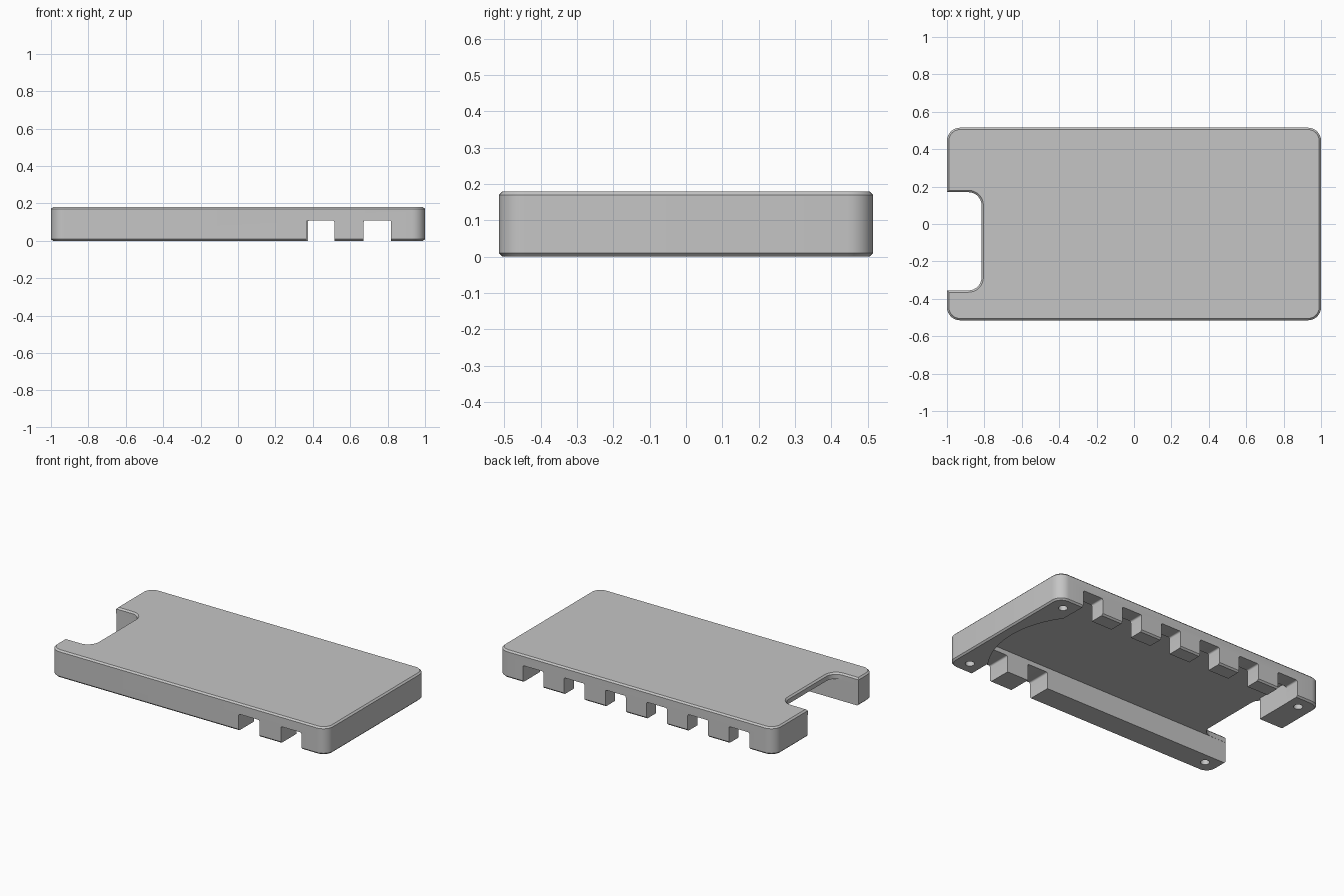
import bpy, bmesh, math

if "Cube" in bpy.data.objects:
    bpy.data.objects.remove(bpy.data.objects["Cube"], do_unlink=True)

HEIGHT, CHAMFER = 0.18, 0.01
CEILING, SLOT_TOP = 0.14, 0.11

grey = bpy.data.materials.new("plain grey")
grey.use_nodes = True
colour = (0.56, 0.56, 0.56, 1)
grey.diffuse_color = colour
grey.node_tree.nodes["Principled BSDF"].inputs["Base Color"].default_value = colour


def rounded_rect(x0, x1, y0, y1, r, grow=0.0, steps=8):
    """Outline of a rounded rectangle, counter-clockwise, grown outwards."""
    corners = [(x1 - r, y1 - r), (x0 + r, y1 - r), (x0 + r, y0 + r), (x1 - r, y0 + r)]
    pts = []
    for i, (cx, cy) in enumerate(corners):
        for s in range(steps + 1):
            a = math.pi / 2 * (i + s / steps)
            pts.append((cx + (r + grow) * math.cos(a), cy + (r + grow) * math.sin(a)))
    return pts


def loft(name, rings):
    """Closed solid through rings of equal point count."""
    bm = bmesh.new()
    loops = [[bm.verts.new(p) for p in ring] for ring in rings]
    n = len(loops[0])
    for low, high in zip(loops, loops[1:]):
        for i in range(n):
            j = (i + 1) % n
            bm.faces.new((low[i], low[j], high[j], high[i]))
    bm.faces.new(loops[0][::-1])
    bm.faces.new(loops[-1])
    bmesh.ops.recalc_face_normals(bm, faces=bm.faces)
    mesh = bpy.data.meshes.new(name)
    bm.to_mesh(mesh)
    bm.free()
    mesh.materials.append(grey)
    obj = bpy.data.objects.new(name, mesh)
    bpy.context.collection.objects.link(obj)
    return obj


def at_height(outline, z):
    return [(x, y, z) for x, y in outline]


def prism(name, outline, z0, z1):
    return loft(name, [at_height(outline, z0), at_height(outline, z1)])


def cut(target, cutter):
    """Subtract the cutter, then discard it."""
    cutter.hide_render = True
    mod = target.modifiers.new("cut", 'BOOLEAN')
    mod.operation, mod.solver, mod.object = 'DIFFERENCE', 'EXACT', cutter
    bpy.ops.object.select_all(action='DESELECT')
    bpy.context.view_layer.objects.active = target
    target.select_set(True)
    bpy.ops.object.modifier_apply(modifier=mod.name)
    bpy.data.objects.remove(cutter, do_unlink=True)


# Case body with chamfered rims
body_layers = [(0, -CHAMFER), (CHAMFER, 0), (HEIGHT - CHAMFER, 0), (HEIGHT, -CHAMFER)]
case = loft("case_shell", [at_height(rounded_rect(-1, 1, -0.515, 0.515, 0.07, g), z)
                           for z, g in body_layers])

# End notch, flared at the top rim
notch_layers = [(-0.1, 0), (HEIGHT - CHAMFER, 0), (HEIGHT, CHAMFER), (HEIGHT + 0.1, CHAMFER)]
cut(case, loft("notch_cutter", [at_height(rounded_rect(-1.3, -0.815, -0.355, 0.17, 0.07, g), z)
                                for z, g in notch_layers]))

# Underside pocket with a bowed end, open to the notch
bow, mid, half, sag = [], -0.01, 0.345, 0.11
radius = (half ** 2 + sag ** 2) / (2 * sag)
sweep = math.asin(half / radius)
for i in range(25):
    a = sweep * (i / 12 - 1)
    bow.append((0.82 + sag - radius + radius * math.cos(a), mid + radius * math.sin(a)))
pocket = [(-1.1, -0.356)] + bow + [(0.82, 0.415), (-0.82, 0.415), (-0.82, 0.171), (-1.1, 0.171)]
cut(case, prism("pocket_cutter", pocket, -0.1, CEILING))


def slot(x0, x1, y0, y1):
    """Cable slot through a side wall, with softened upper corners."""
    outline = rounded_rect(x0, x1, -0.1, SLOT_TOP, 0.01, steps=4)
    cut(case, loft("slot_cutter", [[(x, y, z) for x, z in outline] for y in (y0, y1)]))


# Six slots along the back, two along the front
for i in range(6):
    centre = 0.298 * (i - 2.5)
    slot(centre - 0.074, centre + 0.074, 0.39, 0.6)
slot(0.365, 0.515, -0.6, -0.33)
slot(0.67, 0.819, -0.6, -0.33)

# Blind screw holes in the corners
for sx in (-1, 1):
    for sy in (-1, 1):
        x, y, r = 0.9 * sx, 0.425 * sy, 0.027
        cut(case, prism("hole_cutter", rounded_rect(x - r, x + r, y - r, y + r, r - 0.001, steps=6),
                        -0.1, 0.12))

bpy.ops.object.select_all(action='DESELECT')
case.select_set(True)
bpy.context.view_layer.objects.active = case
bpy.ops.object.shade_smooth_by_angle(angle=math.radians(30))
